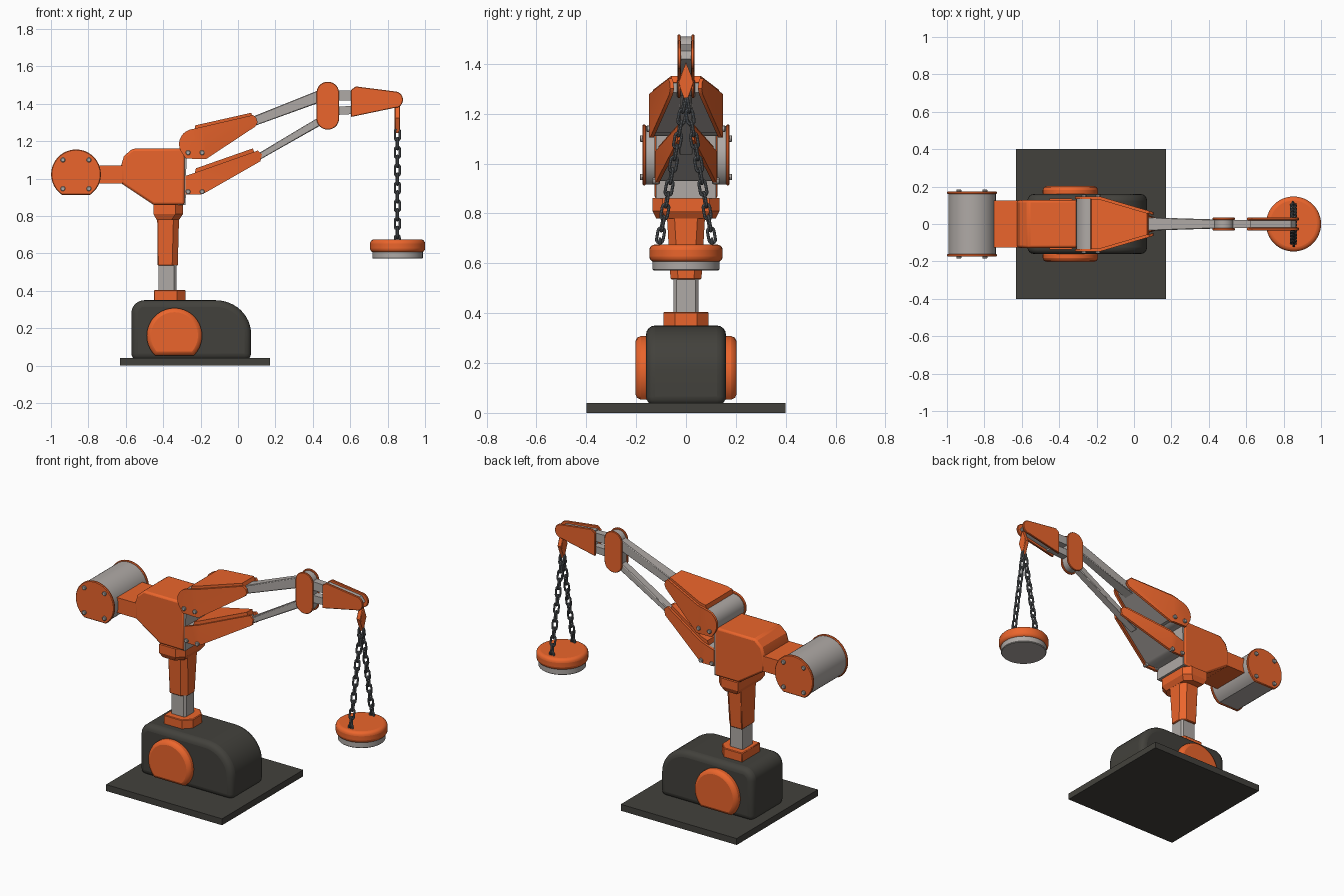
import bpy, bmesh
from math import sin, cos, pi, radians, atan2
from mathutils import Vector, Matrix

if "Cube" in bpy.data.objects:
    bpy.data.objects.remove(bpy.data.objects["Cube"])


def material(name, rgb):
    m = bpy.data.materials.new(name)
    m.diffuse_color = (*rgb, 1)
    m.use_nodes = True
    m.node_tree.nodes["Principled BSDF"].inputs["Base Color"].default_value = m.diffuse_color
    return m


ORANGE = material("orange_paint", (0.83, 0.13, 0.025))
DARK = material("dark_casting", (0.055, 0.053, 0.045))
GREY = material("light_metal", (0.43, 0.40, 0.38))
STEEL = material("chain_steel", (0.12, 0.13, 0.14))


def finish(name, bm, mat, bevel=0, segs=1, angle=50, mirror=False):
    bmesh.ops.recalc_face_normals(bm, faces=bm.faces)
    me = bpy.data.meshes.new(name)
    bm.to_mesh(me)
    bm.free()
    me.materials.append(mat)
    ob = bpy.data.objects.new(name, me)
    bpy.context.collection.objects.link(ob)
    if bevel:
        b = ob.modifiers.new("bevel", "BEVEL")
        b.width, b.segments = bevel, segs
        b.limit_method, b.angle_limit = "ANGLE", radians(angle)
    if mirror:
        m = ob.modifiers.new("mirror", "MIRROR")
        m.use_axis = (False, True, False)
    bpy.ops.object.select_all(action="DESELECT")
    ob.select_set(True)
    bpy.context.view_layer.objects.active = ob
    bpy.ops.object.shade_smooth_by_angle(angle=radians(30))
    return ob


def prism(name, pts, y0, y1, mat, hinge=None, **kw):
    """Extrude an x-z profile along y; y0 and y1 may vary with x, folding at hinge."""
    bm = bmesh.new()
    a = [bm.verts.new((x, 0, z)) for x, z in pts]
    b = [bm.verts.new((x, 1, z)) for x, z in pts]
    bm.faces.new(a)
    bm.faces.new(b[::-1])
    n = len(pts)
    for i in range(n):
        j = (i + 1) % n
        bm.faces.new((a[i], b[i], b[j], a[j]))
    if hinge is not None:
        bmesh.ops.bisect_plane(bm, geom=bm.verts[:] + bm.edges[:] + bm.faces[:],
                               plane_co=(hinge, 0, 0), plane_no=(1, 0, 0))
    for v in bm.verts:
        f = y1 if v.co.y > 0.5 else y0
        v.co.y = f(v.co.x) if callable(f) else f
    return finish(name, bm, mat, **kw)


def frustum(name, low, z0, high, z1, mat, corner=0, **kw):
    """Tapered block; low and high are (x0, x1, half_y), with cut corners."""
    bm = bmesh.new()
    rings = []
    for (x0, x1, h), z in ((low, z0), (high, z1)):
        c = corner
        p = [(x0, -h), (x1 - c, -h), (x1, -h + c), (x1, h - c), (x1 - c, h), (x0, h)] if c else \
            [(x0, -h), (x1, -h), (x1, h), (x0, h)]
        rings.append([bm.verts.new((x, y, z)) for x, y in p])
    a, b = rings
    bm.faces.new(a[::-1])
    bm.faces.new(b)
    for i in range(len(a)):
        j = (i + 1) % len(a)
        bm.faces.new((a[i], a[j], b[j], b[i]))
    return finish(name, bm, mat, **kw)


def arc(cx, cz, rx, rz, a0, a1, n=12):
    t = [radians(a0 + (a1 - a0) * i / n) for i in range(n + 1)]
    return [(cx + rx * cos(u), cz + rz * sin(u)) for u in t]


def lerp(xa, ya, xb, yb):
    return lambda x: ya + (yb - ya) * min(1, max(0, (x - xa) / (xb - xa)))


def bolts(name, places, y):
    for i, (x, z) in enumerate(places):
        prism(f"{name}_{i}", arc(x, z, 0.013, 0.013, 0, 330, 11), y - 0.02, y + 0.01, GREY,
              bevel=0.003, mirror=True)


# Base
frustum("base_plate", (-0.63, 0.17, 0.4), 0, (-0.63, 0.17, 0.4), 0.04, DARK)
body = [(-0.57, 0.03), (0.07, 0.03)] + arc(-0.12, 0.17, 0.19, 0.18, 0, 90) + arc(-0.50, 0.28, 0.07, 0.07, 90, 180, 8)
prism("base_housing", body, -0.16, 0.16, DARK, bevel=0.035, segs=4, angle=60)
prism("base_side_disc", arc(-0.34, 0.16, 0.148, 0.148, -46, 226, 40), 0.14, 0.203, ORANGE,
      bevel=0.022, segs=2, mirror=True)

# Column
frustum("column_foot", (-0.45, -0.28, 0.09), 0.34, (-0.45, -0.28, 0.09), 0.405, ORANGE, corner=0.045, bevel=0.004)
frustum("column_post", (-0.425, -0.33, 0.05), 0.39, (-0.425, -0.33, 0.05), 0.6, GREY, corner=0.012)
frustum("column_sleeve", (-0.43, -0.322, 0.062), 0.535, (-0.432, -0.315, 0.077), 0.80, ORANGE, corner=0.03, bevel=0.004)
frustum("column_head_lower", (-0.435, -0.315, 0.12), 0.78, (-0.452, -0.295, 0.135), 0.81, ORANGE, corner=0.04)
frustum("column_head", (-0.452, -0.295, 0.135), 0.81, (-0.452, -0.295, 0.135), 0.862, ORANGE, corner=0.04)

# Turret body and counterweight
prism("turret", [(-0.452, 0.86), (-0.285, 0.86), (-0.285, 1.16), (-0.565, 1.16), (-0.61, 1.12),
                 (-0.625, 1.07), (-0.625, 0.975)], -0.127, 0.127, ORANGE, bevel=0.012, segs=2, angle=40)
frustum("turret_front_mount", (-0.33, -0.28, 0.12), 0.86, (-0.33, -0.275, 0.12), 1.15, GREY)
prism("counterweight_arm", [(-0.80, 0.975), (-0.6, 0.975), (-0.6, 1.07), (-0.80, 1.07)], -0.125, 0.125, ORANGE)
prism("counterweight_drum", arc(-0.866, 1.023, 0.127, 0.127, -57, 237, 40), -0.162, 0.162, GREY)
prism("counterweight_cheek", arc(-0.866, 1.023, 0.133, 0.133, -56, 236, 40), 0.16, 0.175, ORANGE,
      bevel=0.004, mirror=True)
bolts("counterweight_bolt", [(x, z) for x in (-0.936, -0.797) for z in (0.946, 1.10)], 0.175)

# Upper and lower arm covers: folded cheeks, lid and inner core
upper = arc(-0.235, 1.185, 0.08, 0.08, 105, 205, 10) + [
    (-0.28, 1.107), (-0.17, 1.105), (-0.14, 1.125), (0.092, 1.278), (0.105, 1.30), (0.098, 1.325), (0.08, 1.34)]
lower = [(-0.28, 1.015), (-0.235, 1.03), (0.105, 1.15), (0.128, 1.13), (0.12, 1.093), (-0.165, 0.93), (-0.2, 0.915), (-0.28, 0.915)]
upper_lid = [(-0.228, 1.285), (-0.235, 1.25), (0.08, 1.325), (0.07, 1.352)]
lower_lid = [(-0.225, 1.055), (-0.235, 1.015), (0.09, 1.13), (0.08, 1.162)]
upper_core = [(-0.29, 1.13), (-0.17, 1.125), (0.07, 1.285), (0.07, 1.33), (-0.24, 1.25)]
lower_core = [(-0.285, 0.93), (-0.2, 0.93), (0.10, 1.10), (0.09, 1.135), (-0.285, 1.01)]
for tag, cheek, lid, core, w0, w1, bz in (("upper", upper, upper_lid, upper_core, 0.148, 0.063, 1.139),
                                          ("lower", lower, lower_lid, lower_core, 0.125, 0.034, 0.93)):
    h = -0.185
    outer = lerp(h, w0, 0.105, w1)
    inner = lerp(h, w0 - 0.015, 0.105, w1 - 0.015)
    prism(f"{tag}_cover_cheek", cheek, inner, outer, ORANGE, hinge=h, mirror=True)
    prism(f"{tag}_cover_lid", lid, lambda x: -inner(x), inner, ORANGE, hinge=h)
    prism(f"{tag}_cover_core", core, lambda x: -inner(x), inner, GREY, hinge=h)
    bolts(f"{tag}_cover_bolt", [(-0.267, bz), (-0.192, bz)], w0)
prism("shoulder_drum", arc(-0.235, 1.185, 0.074, 0.074, 0, 345, 23), -0.138, 0.138, GREY)

# Long arm bars
for name, pts, wa in (("upper_arm_bar", [(0.0, 1.25), (0.0, 1.30), (0.45, 1.48), (0.45, 1.412)], 0.038),
                      ("lower_arm_bar", [(0.0, 1.035), (0.0, 1.07), (0.46, 1.345), (0.46, 1.295)], 0.027)):
    w = lerp(0.05, wa, 0.45, 0.024)
    prism(name, pts, lambda x: -w(x), w, GREY, bevel=0.004)

# Elbow and head
elbow = arc(0.48, 1.46, 0.06, 0.058, 0, 180, 14) + arc(0.48, 1.32, 0.06, 0.058, 180, 360, 14)
prism("elbow_plate", elbow, 0.022, 0.034, ORANGE, bevel=0.003, mirror=True)
prism("elbow_core", [(0.48 + (x - 0.48) * 0.88, 1.39 + (z - 1.39) * 0.93) for x, z in elbow], -0.023, 0.023, GREY)
prism("upper_link", [(0.48, 1.418), (0.66, 1.418), (0.66, 1.468), (0.48, 1.474)], -0.022, 0.022, GREY)
prism("lower_link", [(0.48, 1.338), (0.66, 1.348), (0.66, 1.388), (0.48, 1.386)], -0.022, 0.022, GREY)
head = [(0.605, 1.33), (0.835, 1.378)] + arc(0.84, 1.422, 0.042, 0.044, -75, 80, 10) + [(0.63, 1.493), (0.605, 1.475)]
prism("head_plate", head, 0.020, 0.034, ORANGE, bevel=0.003, mirror=True)
prism("head_core", [(0.62, 1.35), (0.83, 1.393), (0.865, 1.42), (0.84, 1.452), (0.62, 1.478)], -0.021, 0.021, GREY)

# Diamond hanger
bm = bmesh.new()
shape = [(0, 1.405), (-0.032, 1.325), (0, 1.24), (0.032, 1.325)]
sides = [[bm.verts.new((x, y, z)) for y, z in shape] for x in (0.838, 0.866)]
bm.faces.new(sides[0])
bm.faces.new(sides[1][::-1])
for i in range(4):
    j = (i + 1) % 4
    bm.faces.new((sides[0][i], sides[1][i], sides[1][j], sides[0][j]))
finish("chain_hanger", bm, ORANGE, bevel=0.003)


# Chains
def add_link(bm, mat, half=0.017, r=0.0135, wire=0.0062, n=10, m=8):
    path = [((r * cos(t), half * (1 if t <= pi else -1) + r * sin(t)), t)
            for t in [pi * i / (n - 1) for i in range(n)] + [pi + 1e-6 + pi * i / (n - 1) for i in range(n)]]
    rings = []
    for (px, pz), t in path:
        rings.append([bm.verts.new(mat @ Vector((px + wire * cos(u) * cos(t), wire * sin(u), pz + wire * cos(u) * sin(t))))
                      for u in [2 * pi * k / m for k in range(m)]])
    for i, a in enumerate(rings):
        b = rings[(i + 1) % len(rings)]
        for k in range(m):
            q = (k + 1) % m
            bm.faces.new((a[k], b[k], b[q], a[q]))


for side, tag in ((-1, "left"), (1, "right")):
    bm = bmesh.new()
    top, end = Vector((0.852, side * 0.008, 1.235)), Vector((0.852, side * 0.102, 0.712))
    d = end - top
    tilt = Matrix.Rotation(atan2(d.y, -d.z), 4, "X")
    count = 12
    for i in range(count):
        turn = Matrix.Rotation(radians(90 * (i % 2) + 12), 4, "Z")
        add_link(bm, Matrix.Translation(top + d * i / (count - 1)) @ tilt @ turn)
    finish(f"{tag}_chain", bm, STEEL)
    bm = bmesh.new()
    add_link(bm, Matrix.Translation((0.852, side * 0.104, 0.68)), half=0.006, r=0.012)
    finish(f"{tag}_weight_eye", bm, STEEL)


# Hanging weight
def disc(name, r, z0, z1, mat, **kw):
    bm = bmesh.new()
    bmesh.ops.create_cone(bm, cap_ends=True, segments=48, radius1=r, radius2=r, depth=z1 - z0,
                          matrix=Matrix.Translation((0.853, 0, (z0 + z1) / 2)))
    finish(name, bm, mat, **kw)


disc("weight_cap", 0.147, 0.605, 0.675, ORANGE, bevel=0.022, segs=4)
disc("weight_magnet", 0.135, 0.572, 0.62, GREY, bevel=0.004)
